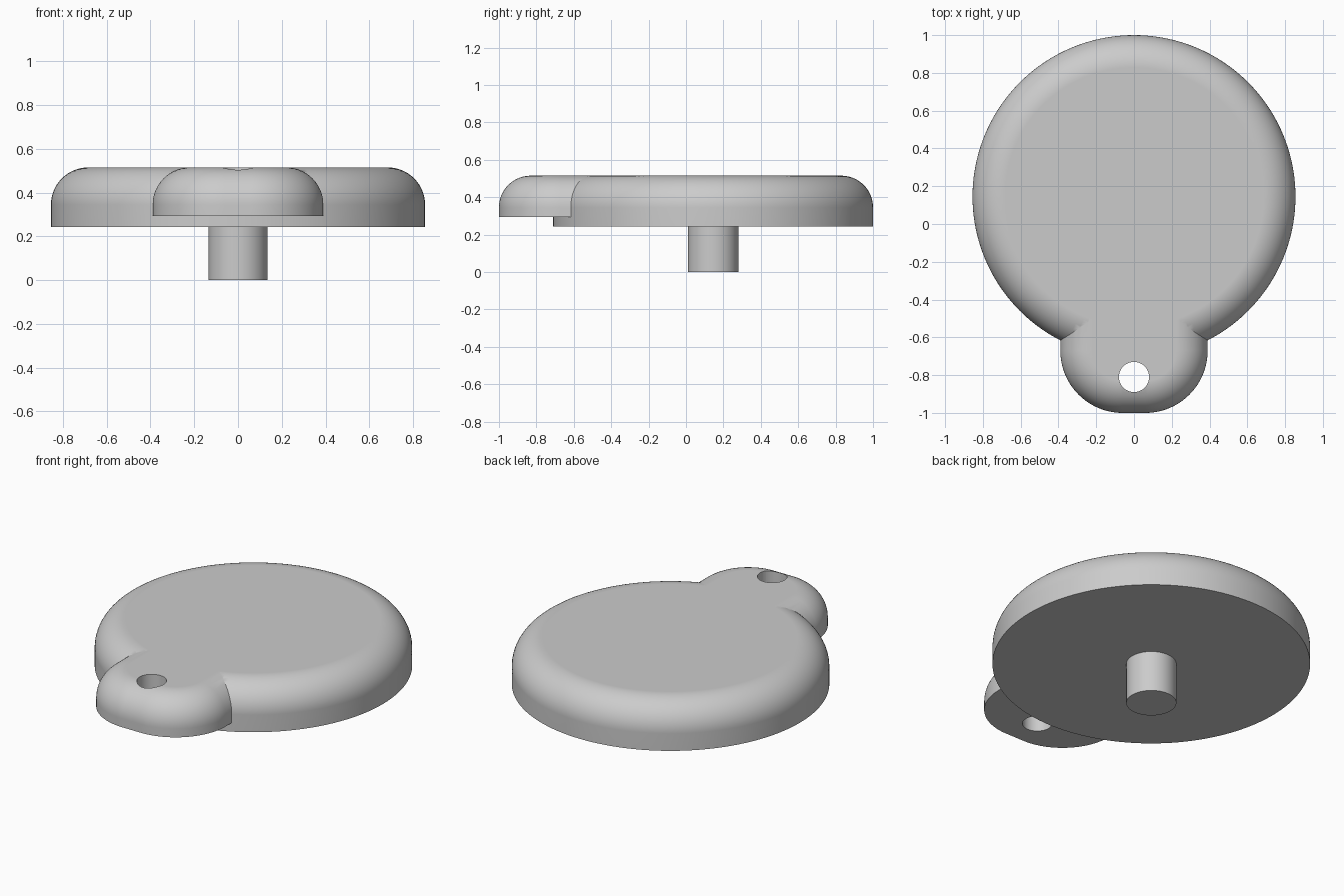
import bpy, bmesh
from math import sin, cos, pi, radians

cube = bpy.data.objects.get("Cube")
if cube:
    bpy.data.objects.remove(cube, do_unlink=True)

grey = bpy.data.materials.new("light grey")
grey.use_nodes = True
colour = (0.6, 0.6, 0.6, 1)
grey.diffuse_color = colour
grey.node_tree.nodes["Principled BSDF"].inputs["Base Color"].default_value = colour

CENTRE_Y, TOP, FILLET = 0.145, 0.515, 0.17


def circle(cx, cy, radius, count):
    """Outline function: a circle shrunk by an inset."""
    def outline(inset):
        r = radius - inset
        return [(cx + r * cos(2 * pi * i / count), cy + r * sin(2 * pi * i / count))
                for i in range(count)]
    return outline


def tab_outline(inset, steps=32):
    """A strip with rounded front corners and its back end inside the disc."""
    r = 0.33 - inset
    right = [(0.06 + r * cos(a), -0.67 - r * sin(a))
             for a in (i * pi / 2 / steps for i in range(steps + 1))]
    right.insert(0, (0.06 + r, -0.1))
    return right + [(-x, y) for x, y in reversed(right)]


def rounded_profile(bottom, steps=14):
    """Inset and height pairs: a straight wall, then a quarter-round top edge."""
    angles = [i * pi / 2 / steps for i in range(steps + 1)]
    return [(0, bottom)] + [(FILLET * (1 - cos(a)), TOP - FILLET * (1 - sin(a)))
                            for a in angles]


def loft(name, outline, profile):
    bm = bmesh.new()
    rings = [[bm.verts.new((x, y, z)) for x, y in outline(inset)]
             for inset, z in profile]
    for low, high in zip(rings, rings[1:]):
        for i in range(len(low)):
            bm.faces.new((low[i - 1], low[i], high[i], high[i - 1]))
    bm.faces.new(rings[0])
    bm.faces.new(rings[-1])
    bmesh.ops.recalc_face_normals(bm, faces=bm.faces)
    mesh = bpy.data.meshes.new(name)
    bm.to_mesh(mesh)
    bm.free()
    mesh.materials.append(grey)
    obj = bpy.data.objects.new(name, mesh)
    bpy.context.collection.objects.link(obj)
    return obj


def activate(obj):
    bpy.ops.object.select_all(action="DESELECT")
    obj.select_set(True)
    bpy.context.view_layer.objects.active = obj


def combine(target, other, operation):
    """Apply a boolean and remove the helper."""
    activate(target)
    mod = target.modifiers.new(operation.title(), "BOOLEAN")
    mod.operation, mod.object, mod.solver = operation, other, "EXACT"
    bpy.ops.object.modifier_apply(modifier=mod.name)
    bpy.data.objects.remove(other, do_unlink=True)


def smooth(obj):
    activate(obj)
    bpy.ops.object.shade_smooth_by_angle(angle=radians(25))
    mod = obj.modifiers.new("Flat caps", "WEIGHTED_NORMAL")
    mod.keep_sharp = True


# Round body with the drilled tab merged into its front
body = loft("disc_with_tab", circle(0, CENTRE_Y, 0.855, 160), rounded_profile(0.242))
tab = loft("tab", tab_outline, rounded_profile(0.294))
drill = loft("hole_cutter", circle(0, -0.81, 0.08, 48), [(0, 0.1), (0, 0.7)])
drill.hide_render = True
combine(body, tab, "UNION")
combine(body, drill, "DIFFERENCE")
smooth(body)

# Short pin under the middle of the disc
pin = loft("pin", circle(0, CENTRE_Y, 0.135, 64), [(0, 0), (0, 0.25)])
smooth(pin)
